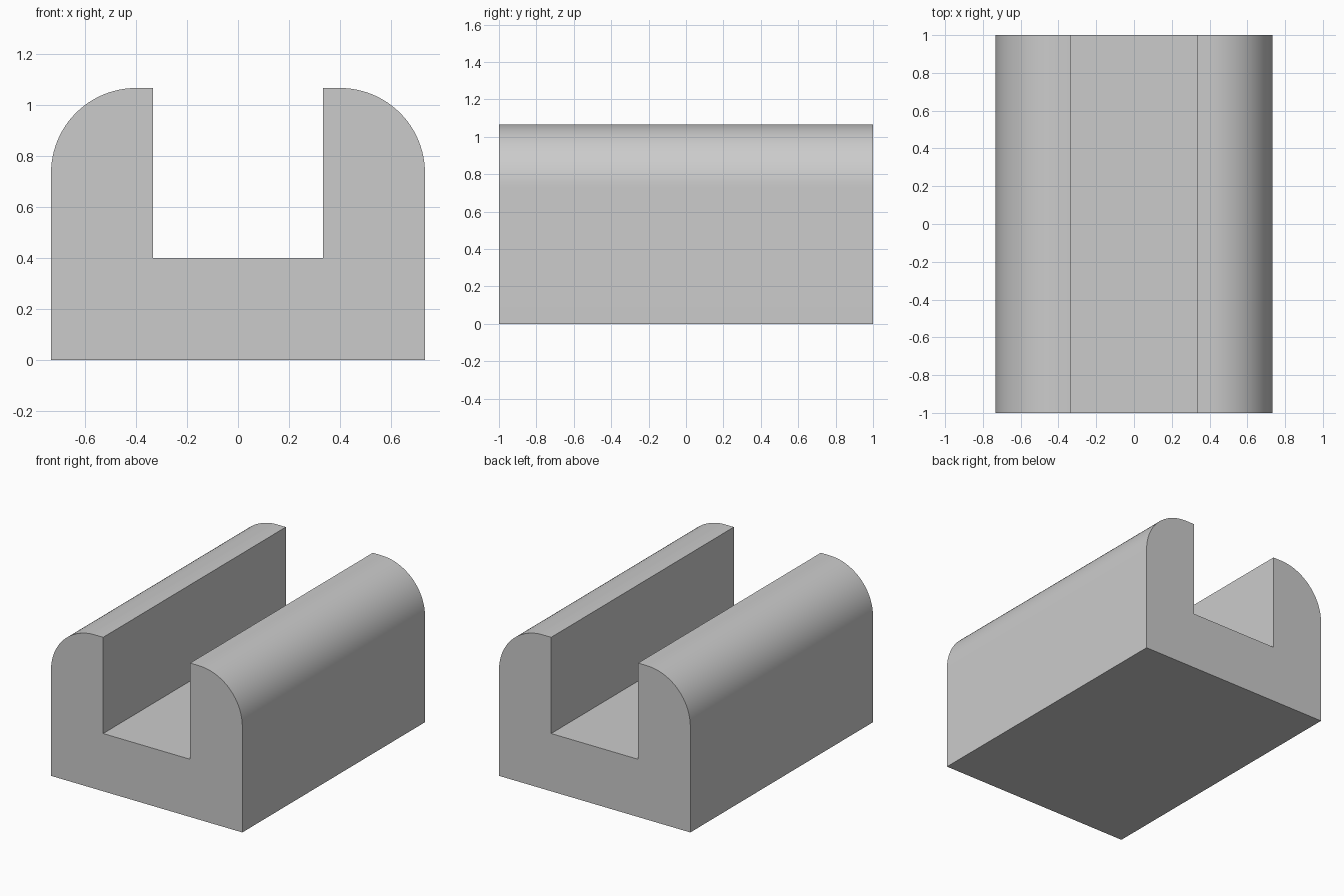
import bpy, bmesh, math

if "Cube" in bpy.data.objects:
    bpy.data.objects.remove(bpy.data.objects["Cube"])

# Main dimensions
HALF_W, HALF_L, HEIGHT = 0.7333, 1.0, 1.0667
SLOT_HALF, SLOT_FLOOR = 0.3333, 0.40
RADIUS, SEGMENTS = 0.3333, 24

grey = bpy.data.materials.new("light_grey")
grey.diffuse_color = (0.6, 0.6, 0.6, 1.0)
grey.use_nodes = True
grey.node_tree.nodes["Principled BSDF"].inputs["Base Color"].default_value = grey.diffuse_color

# Right half of the channel cross-section, from the base up to the slot floor
cx, cz = HALF_W - RADIUS, HEIGHT - RADIUS
right = [(HALF_W, 0.0)]
for i in range(SEGMENTS + 1):
    a = math.pi / 2 * i / SEGMENTS
    right.append((cx + RADIUS * math.cos(a), cz + RADIUS * math.sin(a)))
right += [(SLOT_HALF, HEIGHT), (SLOT_HALF, SLOT_FLOOR)]
profile = right + [(-x, z) for x, z in reversed(right)]

# Extrude the closed profile along the length
bm = bmesh.new()
face = bm.faces.new([bm.verts.new((x, -HALF_L, z)) for x, z in profile])
ext = bmesh.ops.extrude_face_region(bm, geom=[face], use_keep_orig=True)
verts = [v for v in ext["geom"] if isinstance(v, bmesh.types.BMVert)]
bmesh.ops.translate(bm, verts=verts, vec=(0, 2 * HALF_L, 0))
bmesh.ops.recalc_face_normals(bm, faces=bm.faces[:])

mesh = bpy.data.meshes.new("slotted_channel_block")
bm.to_mesh(mesh)
bm.free()
mesh.materials.append(grey)
block = bpy.data.objects.new("slotted_channel_block", mesh)
bpy.context.collection.objects.link(block)

# Smooth rounded shoulders, sharp corners
bpy.context.view_layer.objects.active = block
block.select_set(True)
bpy.ops.object.shade_smooth_by_angle(angle=math.radians(30))
